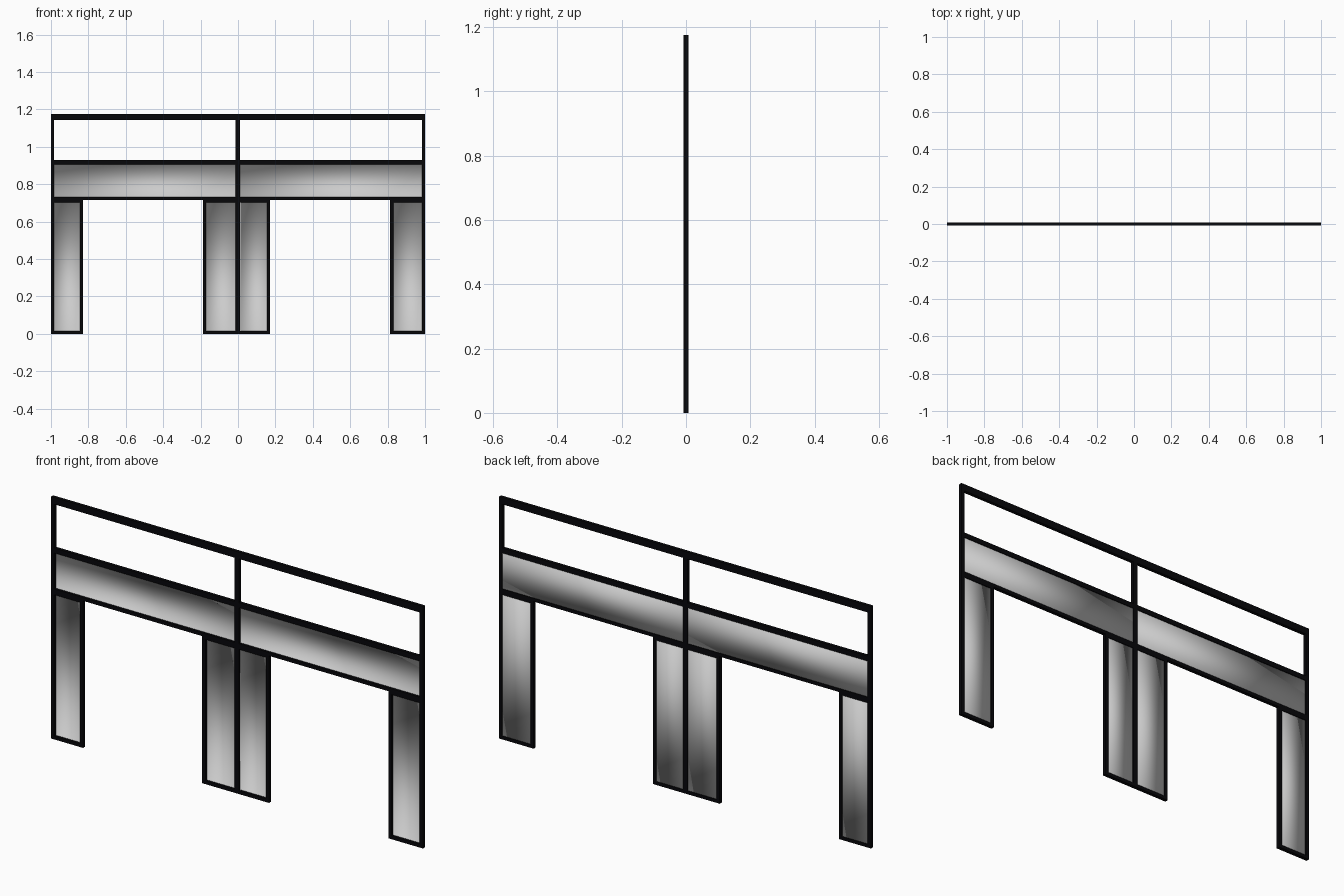
import bpy
import bmesh

if "Cube" in bpy.data.objects:
    bpy.data.objects.remove(bpy.data.objects["Cube"])

DEPTH = 0.016
black = bpy.data.materials.new("black_frame")
black.diffuse_color = (0.002, 0.002, 0.003, 1)
black.use_nodes = True
black.node_tree.nodes["Principled BSDF"].inputs["Base Color"].default_value = black.diffuse_color


def bar(name, x0, x1, z0, z1, depth=DEPTH, mat=black):
    """Axis-aligned box centred on y = 0."""
    bpy.ops.mesh.primitive_cube_add(size=1, location=((x0 + x1) / 2, 0, (z0 + z1) / 2))
    ob = bpy.context.object
    ob.name = name
    ob.scale = (x1 - x0, depth, z1 - z0)
    bpy.ops.object.transform_apply(location=False, rotation=False, scale=True)
    if mat:
        ob.data.materials.append(mat)
    return ob


def panel(name, x0, x1, z0, z1):
    """Shallow grey tray, open to the front, with soft shading."""
    ob = bar(name, x0, x1, z0, z1, DEPTH * 0.5, None)
    bm = bmesh.new()
    bm.from_mesh(ob.data)
    front = [f for f in bm.faces if f.normal.y < -0.9]
    bmesh.ops.delete(bm, geom=front, context='FACES')
    bm.to_mesh(ob.data)
    bm.free()
    bpy.ops.object.shade_smooth()
    return ob


# Full-height posts
bar("left_post", -1, -0.983, 0, 1.176)
bar("centre_post", -0.013, 0.010, 0, 1.176)
bar("right_post", 0.983, 1, 0, 1.176)

# Horizontal rails
bar("top_rail", -1, 1, 1.143, 1.176)
bar("beam_upper_rail", -1, 1, 0.906, 0.93)
bar("beam_lower_rail", -1, 1, 0.715, 0.731)

# Beam infill panels
panel("left_beam_panel", -0.985, -0.011, 0.729, 0.908)
panel("right_beam_panel", 0.008, 0.985, 0.729, 0.908)

# Leg frames: outer x-range, and which side carries the inner upright
legs = {
    "left_outer": (-1, -0.828, 1),
    "left_inner": (-0.187, -0.005, -1),
    "right_inner": (0.005, 0.172, 1),
    "right_outer": (0.814, 1, -1),
}
for name, (x0, x1, side) in legs.items():
    u = x1 - 0.017 if side > 0 else x0
    bar(name + "_upright", u, u + 0.017, 0, 0.72)
    bar(name + "_foot_bar", x0, x1, 0, 0.016)
    bar(name + "_head_bar", x0, x1, 0.703, 0.72)
    panel(name + "_panel", x0 + 0.008, x1 - 0.008, 0.014, 0.705)
